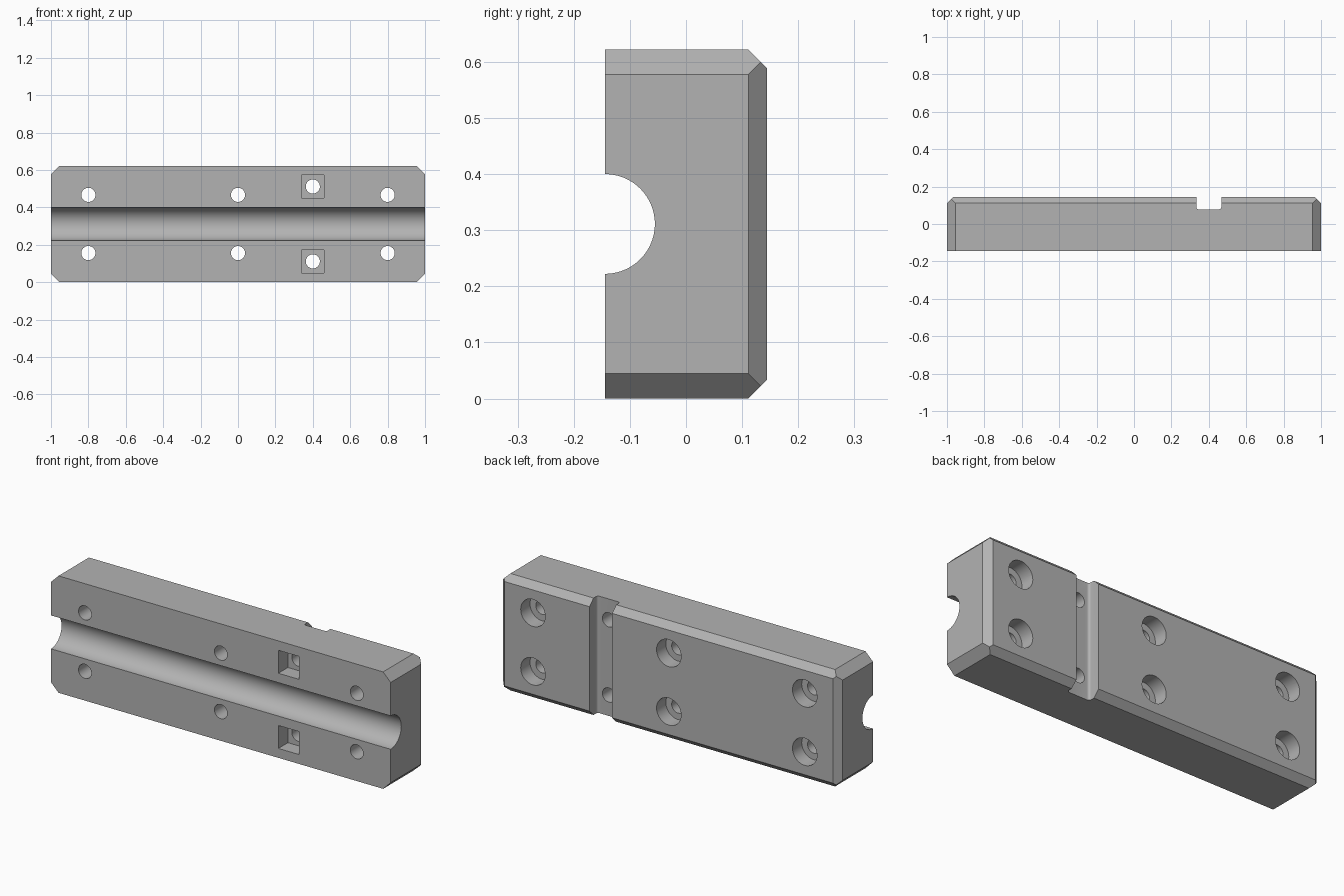
import bpy, bmesh, math
from mathutils import Vector, Matrix

cube = bpy.data.objects.get("Cube")
if cube:
    bpy.data.objects.remove(cube, do_unlink=True)

D, H = 0.1444, 0.6222          # half depth, height
MID = H / 2
BACK_CHAMFER, CORNER = 0.0333, 0.0444

steel = bpy.data.materials.new("plain grey")
steel.use_nodes = True
GREY = (0.45, 0.45, 0.45, 1)
steel.diffuse_color = GREY
steel.node_tree.nodes["Principled BSDF"].inputs["Base Color"].default_value = GREY


def make_object(name, bm):
    bmesh.ops.recalc_face_normals(bm, faces=bm.faces)
    mesh = bpy.data.meshes.new(name)
    bm.to_mesh(mesh)
    bm.free()
    mesh.materials.append(steel)
    obj = bpy.data.objects.new(name, mesh)
    bpy.context.collection.objects.link(obj)
    return obj


def box(x0, x1, y0, y1, z0, z1):
    bm = bmesh.new()
    bmesh.ops.create_cube(bm, size=1)
    for v in bm.verts:
        v.co = ((x0, x1)[v.co.x > 0], (y0, y1)[v.co.y > 0], (z0, z1)[v.co.z > 0])
    return bm


def cylinder(radius, x, z, y0, y1, sides=40):
    bm = bmesh.new()
    place = Matrix.Translation((x, (y0 + y1) / 2, z)) @ Matrix.Rotation(math.pi / 2, 4, 'X')
    bmesh.ops.create_cone(bm, cap_ends=True, segments=sides, radius1=radius,
                          radius2=radius, depth=y1 - y0, matrix=place)
    return bm


def cut(target, bm):
    cutter = make_object("cutter", bm)
    cutter.hide_render = True
    mod = target.modifiers.new("cut", 'BOOLEAN')
    mod.operation, mod.solver, mod.object = 'DIFFERENCE', 'EXACT', cutter
    bpy.context.view_layer.objects.active = target
    bpy.ops.object.modifier_apply(modifier=mod.name)
    bpy.data.objects.remove(cutter, do_unlink=True)


# Block with a chamfer round the back face
bm = box(-1, 1, -D, D, 0, H)
back_edges = [e for e in bm.edges if all(v.co.y > 0 for v in e.verts)]
bmesh.ops.bevel(bm, geom=back_edges, offset=BACK_CHAMFER, segments=1,
                affect='EDGES', profile=0.5)

# Four clipped corners
for sx in (-1, 1):
    for sz in (-1, 1):
        point = Vector((sx, 0, MID + sz * (MID - CORNER)))
        bmesh.ops.bisect_plane(bm, geom=bm.verts[:] + bm.edges[:] + bm.faces[:],
                               plane_co=point, plane_no=(sx, 0, sz), clear_outer=True)
        bmesh.ops.holes_fill(bm, edges=[e for e in bm.edges if e.is_boundary])
block = make_object("clamp_block", bm)

# Half-round channel along the front
channel = bmesh.new()
bmesh.ops.create_cone(channel, cap_ends=True, segments=96, radius1=0.0889, radius2=0.0889,
                      depth=2.4, matrix=Matrix.Translation((0, -D, MID))
                      @ Matrix.Rotation(math.pi / 2, 4, 'Y'))
cut(block, channel)

# Slot across the back with rounded floor corners
slot = box(0.3333, 0.4667, 0.0778, 0.3, -0.2, H + 0.2)
floor_edges = [e for e in slot.edges
               if all(v.co.y < 0.1 for v in e.verts)
               and abs(e.verts[0].co.z - e.verts[1].co.z) > 0.5]
bmesh.ops.bevel(slot, geom=floor_edges, offset=0.0133, segments=6,
                affect='EDGES', profile=0.5)
cut(block, slot)

for side in (-1, 1):
    # Counterbored screw holes
    z = MID + side * 0.1556
    for x in (-0.8, 0, 0.8):
        cut(block, cylinder(0.0378, x, z, -0.3, 0.3))
        cut(block, cylinder(0.0722, x, z, D - 0.0778, 0.3))
    # Square nut pockets with through holes
    z = MID + side * 0.2
    cut(block, cylinder(0.0378, 0.4, z, -0.3, 0.3))
    cut(block, box(0.339, 0.461, -0.3, -D + 0.08, z - 0.061, z + 0.061))

# Smooth curved walls, sharp edges kept
bpy.ops.object.select_all(action='DESELECT')
block.select_set(True)
bpy.context.view_layer.objects.active = block
bpy.ops.object.shade_smooth_by_angle(angle=math.radians(30))
